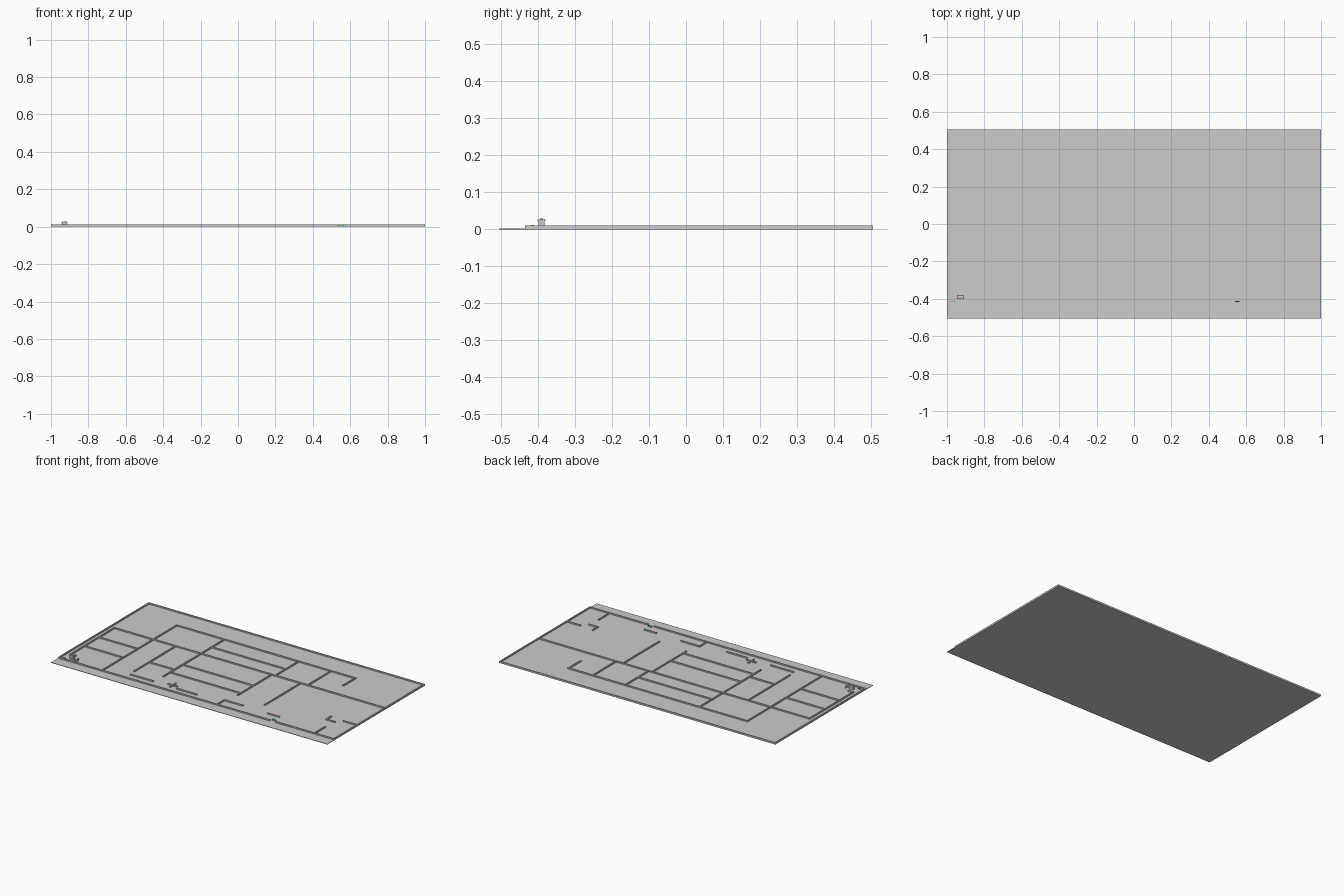
import bpy

BASE, TOP, T = 0.003, 0.011, 0.008   # floor height, wall height, wall thickness


def box(name, x0, x1, y0, y1, z0, z1, mat=None):
    bpy.ops.mesh.primitive_cube_add(size=1, location=((x0+x1)/2, (y0+y1)/2, (z0+z1)/2))
    ob = bpy.context.object
    ob.name = name
    ob.scale = (x1-x0, y1-y0, z1-z0)
    bpy.ops.object.transform_apply(location=False, rotation=False, scale=True)
    if mat:
        ob.data.materials.append(mat)
    return ob


def wall_x(name, y, x0, x1):
    """Wall running along x, with y on its centre line."""
    return box(name, x0-T/2, x1+T/2, y-T/2, y+T/2, BASE, TOP)


def wall_y(name, x, y0, y1):
    """Wall running along y, with x on its centre line."""
    return box(name, x-T/2, x+T/2, y0-T/2, y1+T/2, BASE, TOP)


green = bpy.data.materials.new("green")
green.diffuse_color = (0.15, 0.6, 0.2, 1)

# Floor slab, including the open strip along the front
box("floor_slab", -1, 1, -0.505, 0.505, 0, BASE)

# Outer walls, with an entrance in the front
E = T/2
wall_x("back_wall", 0.505-E, -1+E, 1-E)
wall_x("front_wall_left", -0.435+E, -1+E, 0.53)
wall_x("front_wall_right", -0.435+E, 0.58, 1-E)
for side in (-1, 1):
    wall_y("side_wall", side*(1-E), -0.435+E, 0.505-E)

# Long inner walls and room dividers along x: (y, x start, x end)
for y, a, b in [(0.1, -0.965, 0.99), (0.342, -0.683, 0.61), (0.21, -0.34, 0.2),
                (-0.06, -0.965, -0.683), (-0.21, -0.965, -0.683),
                (-0.175, -0.52, -0.335), (-0.09, -0.335, 0.175), (-0.22, -0.335, 0.175),
                (-0.38, -0.51, -0.35), (-0.385, -0.17, -0.03), (-0.355, 0.15, 0.28),
                (-0.19, 0.9, 0.99), (-0.23, 0.80, 0.86), (-0.36, 0.47, 0.55)]:
    wall_x("inner_wall_x", y, a, b)

# Dividers along y: (x, y start, y end)
for x, a, b in [(-0.683, -0.43, 0.342), (-0.965, -0.35, 0.1), (-0.52, -0.33, 0.1),
                (-0.337, -0.29, 0.342), (0.175, -0.25, 0.1), (0.2, 0.1, 0.342),
                (0.435, 0.1, 0.342), (0.61, 0.22, 0.342), (0.385, -0.27, 0.1),
                (0.855, -0.41, -0.32), (0.15, -0.43, -0.355), (0.8, -0.23, -0.18)]:
    wall_y("inner_wall_y", x, a, b)

# Small crossing partitions near the front middle
wall_x("partition_x", -0.36, -0.25, -0.19)
wall_y("partition_y", -0.22, -0.385, -0.33)

# Low corner partitions and the little booth with a cap
wall_x("corner_partition", -0.35, -0.965, -0.93)
wall_x("corner_partition", -0.4, -0.93, -0.88)
wall_y("corner_partition", -0.89, -0.42, -0.38)
box("booth_body", -0.942, -0.913, -0.399, -0.382, BASE, 0.023)
box("booth_cap", -0.946, -0.910, -0.401, -0.380, 0.023, 0.026)
box("booth_crest", -0.938, -0.917, -0.394, -0.387, 0.026, 0.029)

# Green entrance markers
box("entrance_marker", 0.54, 0.565, -0.418, -0.412, BASE, 0.012, green)
box("corner_marker", -0.975, -0.955, -0.418, -0.412, BASE, 0.009, green)
